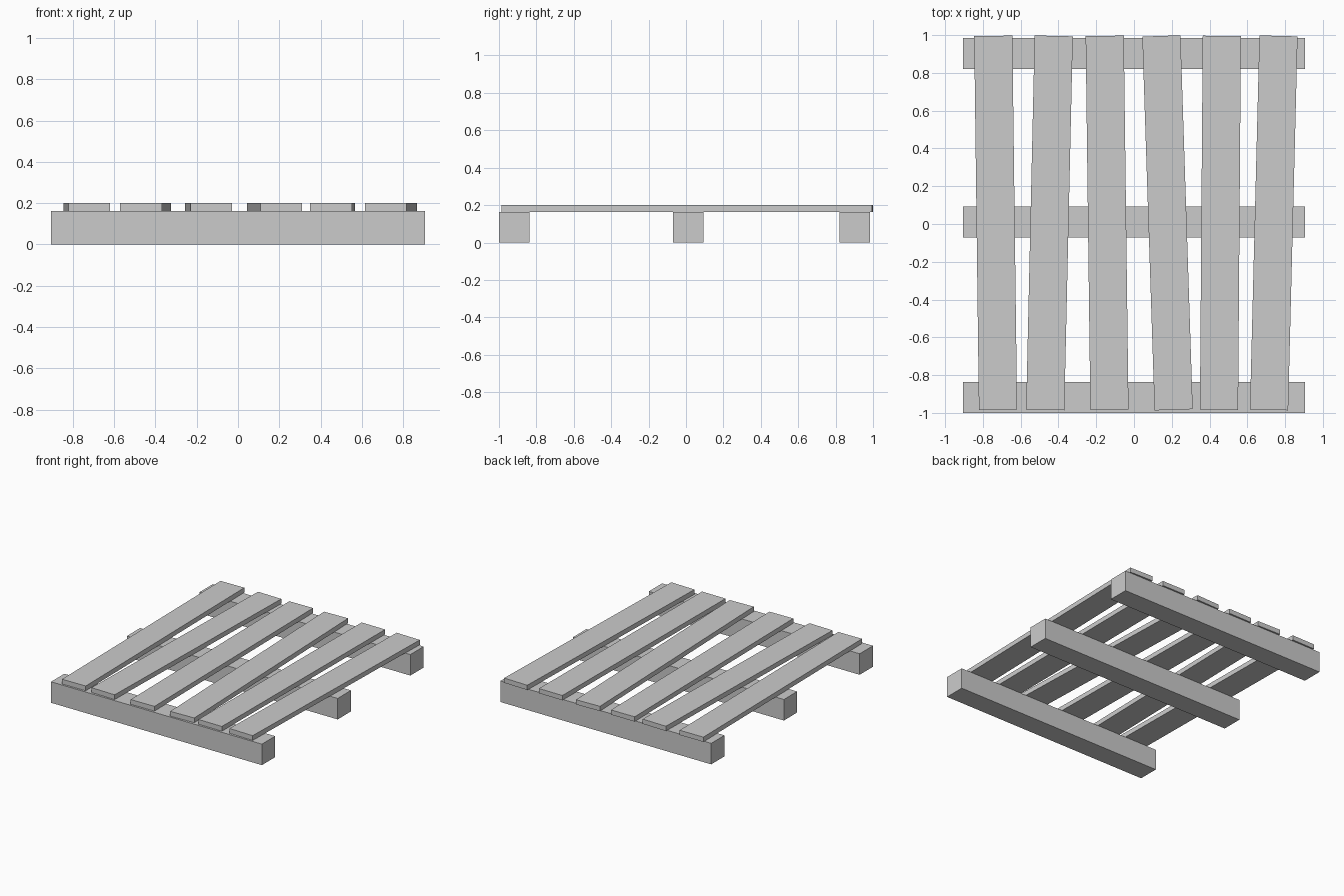
import bpy
import math

cube = bpy.data.objects.get("Cube")
if cube:
    bpy.data.objects.remove(cube, do_unlink=True)

BEAM_HEIGHT = 0.163
SLAT_TOP = 0.2

# Plain grey wood
grey = bpy.data.materials.new("plain_grey")
grey.use_nodes = True
colour = (0.6, 0.6, 0.6, 1)
grey.diffuse_color = colour
grey.node_tree.nodes["Principled BSDF"].inputs["Base Color"].default_value = colour


def board(name, size, location, angle=0):
    """Box with the given size, turned about the vertical axis."""
    bpy.ops.mesh.primitive_cube_add(size=1, location=location, rotation=(0, 0, angle))
    obj = bpy.context.object
    obj.name = name
    obj.scale = size
    bpy.ops.object.transform_apply(location=False, rotation=False, scale=True)
    obj.data.materials.append(grey)


# Three cross beams on the ground
for name, y in (("front_beam", -0.918), ("middle_beam", 0.011), ("back_beam", 0.902)):
    board(name, (1.81, 0.163, BEAM_HEIGHT), (0, y, BEAM_HEIGHT / 2))

# Six loosely laid slats: centre x at the front end and at the back end
slat_ends = ((-0.72, -0.745), (-0.47, -0.425), (-0.13, -0.155),
             (0.21, 0.145), (0.45, 0.465), (0.715, 0.765))
length = 1.98
for i, (front_x, back_x) in enumerate(slat_ends):
    angle = -math.atan2(back_x - front_x, length)
    board(f"slat_{i + 1}", (0.202, length, SLAT_TOP - BEAM_HEIGHT),
          ((front_x + back_x) / 2, 0.006, (SLAT_TOP + BEAM_HEIGHT) / 2), angle)
